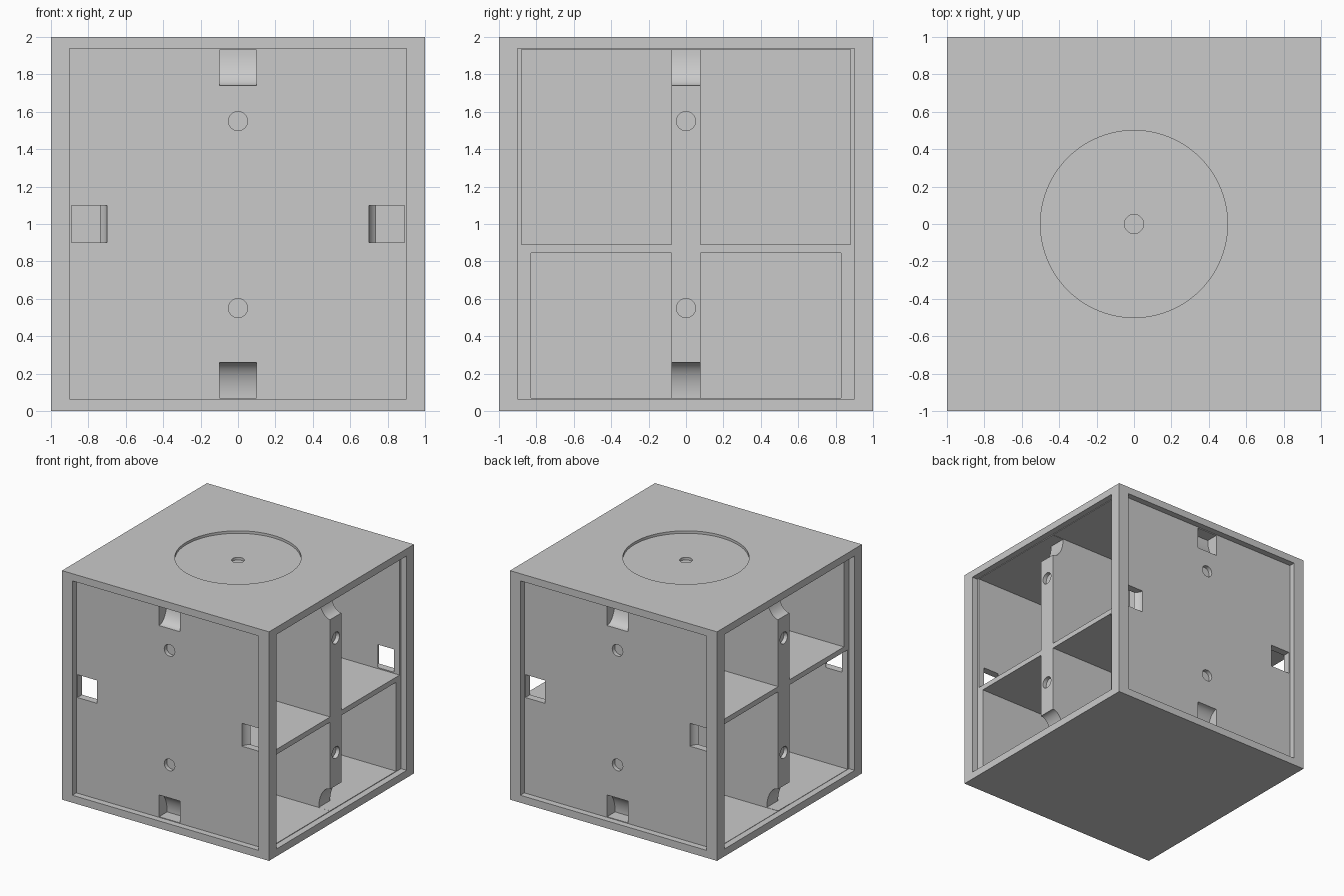
import bpy, bmesh, math
from mathutils import Matrix

cube = bpy.data.objects.get("Cube")
if cube:
    bpy.data.objects.remove(cube, do_unlink=True)

grey = bpy.data.materials.new("plain grey")
grey.use_nodes = True
colour = (0.59, 0.59, 0.59, 1)
grey.diffuse_color = colour
grey.node_tree.nodes["Principled BSDF"].inputs["Base Color"].default_value = colour

FACE, LOW, HIGH = 0.945, 0.065, 1.937   # recessed panel plane, frame limits


def new_object(name, bm, matrix=Matrix()):
    bmesh.ops.transform(bm, matrix=matrix, verts=bm.verts)
    bmesh.ops.recalc_face_normals(bm, faces=bm.faces)
    mesh = bpy.data.meshes.new(name)
    bm.to_mesh(mesh)
    bm.free()
    mesh.materials.append(grey)
    obj = bpy.data.objects.new(name, mesh)
    bpy.context.collection.objects.link(obj)
    return obj


def box(name, low, high, matrix=Matrix()):
    bm = bmesh.new()
    bmesh.ops.create_cube(bm, size=1)
    for v in bm.verts:
        v.co = [l + (h - l) * (c + 0.5) for l, h, c in zip(low, high, v.co)]
    return new_object(name, bm, matrix)


def disc(name, radius, depth, matrix, sides):
    bm = bmesh.new()
    bmesh.ops.create_cone(bm, cap_ends=True, segments=sides, radius1=radius,
                          radius2=radius, depth=depth * 2)
    return new_object(name, bm, matrix)


def notch(name, matrix):
    """Finger notch: quarter-ellipse hollow, deepest at the frame edge."""
    arc = [math.radians(90 * i / 16) for i in range(17)]
    profile = [(-0.02, 0)] + [(0.11 * math.cos(a), 0.19 * math.sin(a)) for a in arc]
    profile.append((-0.02, 0.19))
    bm = bmesh.new()
    face = bm.faces.new([bm.verts.new((-0.1, d, t)) for d, t in profile])
    side = bmesh.ops.extrude_face_region(bm, geom=[face])["geom"]
    bmesh.ops.translate(bm, vec=(0.2, 0, 0),
                        verts=[g for g in side if isinstance(g, bmesh.types.BMVert)])
    return new_object(name, bm, matrix)


body = box("cube_housing", (-1, -1, 0), (1, 1, 2))
cutters = []

# Recessed panels, finger notches and peg holes on the four upright sides
for k in range(4):
    turn = Matrix.Rotation(k * math.pi / 2, 4, "Z")
    cutters.append(box("recess", (-0.9, -1.1, LOW), (0.9, -FACE, HIGH), turn))
    panel = turn @ Matrix.Translation((0, -FACE, 1))
    for q in range(4):
        if k % 2 and q % 2:
            continue   # open sides have notches only on the post
        reach = 0.89 if q % 2 else 0.9295
        cutters.append(notch("notch", panel @ Matrix.Rotation(q * math.pi / 2, 4, "Y")
                             @ Matrix.Translation((0, 0, -reach))))
    for z in (0.55, 1.55):
        hole = turn @ Matrix.Translation((0, -FACE, z)) @ Matrix.Rotation(math.pi / 2, 4, "X")
        cutters.append(disc("peg_hole", 0.051, 0.035, hole, 32))

# Four compartments behind each open side, leaving shelf, post and middle wall;
# the left side is the right side turned upside down, so its shelf sits higher
centre = Matrix.Translation((0, 0, 1))
for angle in (0, math.pi):
    turn = centre @ Matrix.Rotation(angle, 4, "Y") @ centre.inverted()
    for wide, bottom, top in ((0.83, 0.07, 0.845), (0.88, 0.89, 1.932)):
        for near, far in ((0.078, wide), (-wide, -0.078)):
            cutters.append(box("compartment", (0.115, near, bottom), (0.97, far, top), turn))

# Round dish and centre hole on the top
cutters.append(disc("dish", 0.5, 0.022, Matrix.Translation((0, 0, 2)), 96))
cutters.append(disc("centre_hole", 0.051, 0.045, Matrix.Translation((0, 0, 2)), 32))

# Carve everything, then discard the cutters
bpy.context.view_layer.objects.active = body
for cutter in cutters:
    cutter.hide_render = True
    mod = body.modifiers.new("carve", "BOOLEAN")
    mod.operation, mod.solver, mod.object = "DIFFERENCE", "EXACT", cutter
    bpy.ops.object.modifier_apply(modifier=mod.name)
    bpy.data.objects.remove(cutter, do_unlink=True)

bpy.ops.object.select_all(action="DESELECT")
body.select_set(True)
bpy.ops.object.shade_smooth_by_angle(angle=math.radians(30))
